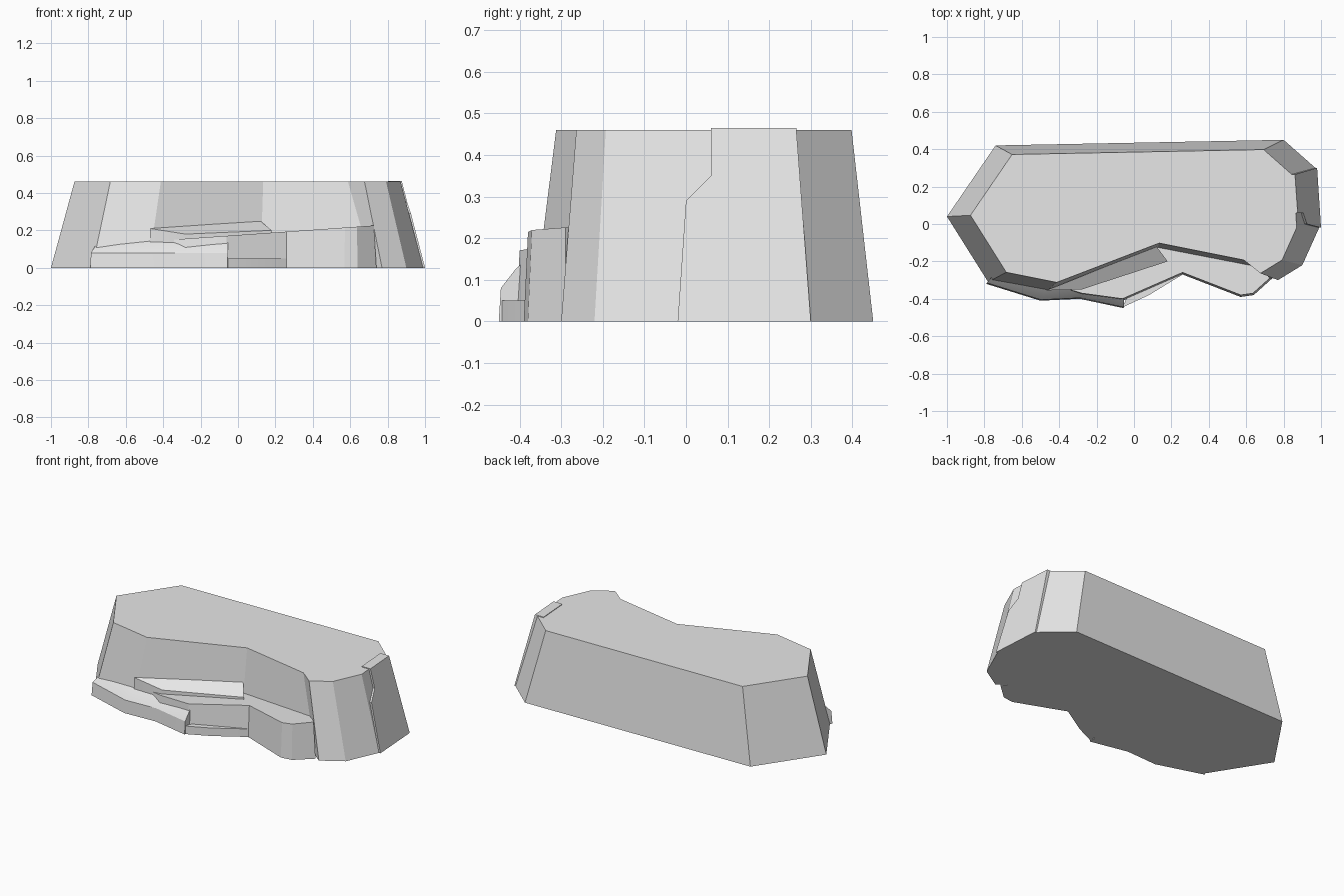
import bpy
import bmesh
import math
from mathutils import Vector

cube = bpy.data.objects.get("Cube")
if cube:
    bpy.data.objects.remove(cube, do_unlink=True)

grey = (.8, .8, .8, 1)
rock = bpy.data.materials.new("rock_grey")
rock.use_nodes = True
rock.diffuse_color = grey
rock.node_tree.nodes["Principled BSDF"].inputs["Base Color"].default_value = grey


def loft(name, loops):
    """Join closed loops of equal length and cap both ends."""
    bm = bmesh.new()
    rings = [[bm.verts.new(point) for point in loop] for loop in loops]
    count = len(rings[0])
    for lower, upper in zip(rings, rings[1:]):
        for i in range(count):
            j = (i + 1) % count
            bm.faces.new((lower[i], lower[j], upper[j], upper[i]))
    bm.faces.new(rings[0])
    bm.faces.new(rings[-1])
    bmesh.ops.recalc_face_normals(bm, faces=bm.faces)
    mesh = bpy.data.meshes.new(name)
    bm.to_mesh(mesh)
    bm.free()
    mesh.materials.append(rock)
    part = bpy.data.objects.new(name, mesh)
    bpy.context.collection.objects.link(part)
    bpy.ops.object.select_all(action="DESELECT")
    part.select_set(True)
    bpy.context.view_layer.objects.active = part
    bpy.ops.object.shade_smooth_by_angle(angle=math.radians(25))


def lean_inward(outline, leans):
    """Move each wall of a clockwise outline inward by its own lean."""
    points = [Vector(point) for point in outline]
    count = len(points)
    walls = []
    for i, lean in enumerate(leans):
        along = (points[(i + 1) % count] - points[i]).normalized()
        walls.append((Vector((-along.y, along.x)), -lean))
    moved = []
    for i, point in enumerate(points):
        (before, shift_before), (after, shift_after) = walls[i - 1], walls[i]
        area = before.x * after.y - before.y * after.x
        move_x = (shift_before * after.y - shift_after * before.y) / area
        move_y = (before.x * shift_after - after.x * shift_before) / area
        moved.append((point.x + move_x, point.y + move_y))
    return moved


def level(outline, height):
    """Place an outline at a constant height."""
    return [(x, y, height) for x, y in outline]


# Main plateau with battered walls and a recessed front
plateau_base = [(-1, .04), (-.74, .42), (.8, .45), (.97, .3), (.99, -.02), (.9, -.22),
                (.77, -.3), (.72, -.26), (.12, -.14), (-.48, -.37), (-.78, -.31)]
plateau_leans = [.1, .05, .11, .12, .11, .08, -.03, .04, .03, .07, .11]
plateau_top = lean_inward(plateau_base, plateau_leans)
loft("plateau", [level(plateau_base, 0), level(plateau_top, .46)])

# Raised slab on the left-hand side wall, following the slope of the wall
slab_profile = [(.3, 0), (-.02, 0), (0, .29), (.06, .35), (.06, .465), (.265, .465)]
slab_face = [(1 - .26 * z - .07 * max(y, 0), y, z) for y, z in slab_profile]
loft("side_slab", [slab_face, [(x - .06, y, z) for x, y, z in slab_face]])

# Terrace wrapping the recess, its top rising gently toward the left-hand side
terrace_base = [(.1, -.1), (.66, -.2), (.74, -.29), (.64, -.38), (.57, -.39),
                (.26, -.27), (-.06, -.41), (-.28, -.38), (-.45, -.33)]
terrace_top = lean_inward(terrace_base, [.01] * len(terrace_base))
loft("terrace", [level(terrace_base, 0),
                 [(x, y, .175 + .07 * x) for x, y in terrace_top]])

# Sloping strip against the recess wall
strip_top = [(-.47, -.355, .21), (.12, -.12, .25), (.18, -.2, .2), (-.28, -.35, .18)]
loft("sloping_strip", [[(x, y, .1) for x, y, z in strip_top], strip_top])

# Low step at the front
step_base = [(-.06, -.445), (.08, -.38), (.26, -.27), (0, -.3)]
loft("low_step", [level(step_base, 0), level(step_base, .05)])

# Rounded shelf along the front: one cross-section carried along a path
shelf_path = [(-.79, -.32), (-.5, -.41), (-.29, -.4), (-.055, -.45)]
shelf_section = [(0, 0), (.005, .08), (.04, .125), (.08, .16), (.08, 0)]
loft("front_shelf", [[(x * (1 - inset), y + inset, z) for inset, z in shelf_section]
                     for x, y in shelf_path])
